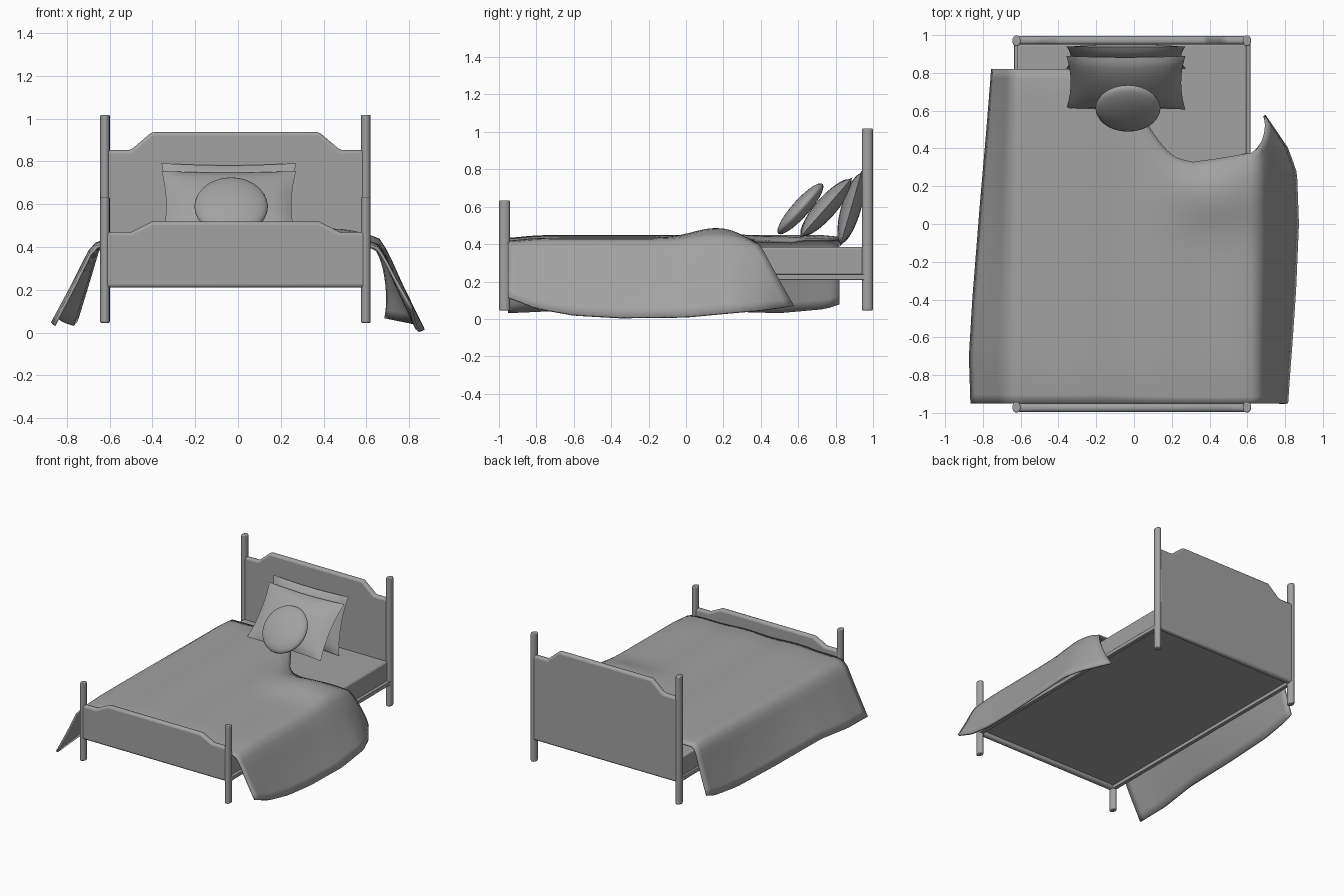
import bpy, bmesh, math
from mathutils import Matrix, Vector

if "Cube" in bpy.data.objects:
    bpy.data.objects.remove(bpy.data.objects["Cube"])

CX = -0.012                      # centre line of the bed frame
grey = bpy.data.materials.new("soft_grey")
grey.diffuse_color = (0.36, 0.36, 0.36, 1)
grey.use_nodes = True
grey.node_tree.nodes["Principled BSDF"].inputs["Base Color"].default_value = grey.diffuse_color


def finish(name, bm, angle=40, bevel=0, segs=3, thick=0):
    bmesh.ops.recalc_face_normals(bm, faces=bm.faces)
    me = bpy.data.meshes.new(name)
    bm.to_mesh(me)
    bm.free()
    ob = bpy.data.objects.new(name, me)
    bpy.context.collection.objects.link(ob)
    me.materials.append(grey)
    if thick:
        m = ob.modifiers.new("thickness", 'SOLIDIFY')
        m.thickness, m.offset = thick, 0
    if bevel:
        m = ob.modifiers.new("rounded", 'BEVEL')
        m.width, m.segments, m.limit_method = bevel, segs, 'ANGLE'
    bpy.ops.object.select_all(action='DESELECT')
    ob.select_set(True)
    bpy.context.view_layer.objects.active = ob
    bpy.ops.object.shade_smooth_by_angle(angle=math.radians(angle))
    return ob


def box(name, lo, hi, bevel=0):
    bm = bmesh.new()
    lo, hi = Vector(lo), Vector(hi)
    mat = Matrix.Translation((lo + hi) / 2) @ Matrix.Diagonal((*(hi - lo), 1))
    bmesh.ops.create_cube(bm, size=1, matrix=mat)
    return finish(name, bm, bevel=bevel)


def post(name, x, y, top, low=0.045):
    bm = bmesh.new()
    h = top - low
    mat = Matrix.Translation((x, y, low + h / 2)) @ Matrix.Diagonal((0.0225, 0.029, 1, 1))
    bmesh.ops.create_cone(bm, cap_ends=True, segments=16, radius1=1, radius2=1,
                          depth=h, matrix=mat)
    return finish(name, bm, bevel=0.006, segs=2)


def board(name, y0, y1, shoulder, top):
    pts = [(-0.61, 0.21), (0.61, 0.21), (0.61, shoulder), (0.49, shoulder),
           (0.39, top), (-0.39, top), (-0.49, shoulder), (-0.61, shoulder)]
    bm = bmesh.new()
    f = bm.faces.new([bm.verts.new((CX + x, y0, z)) for x, z in pts])
    ext = bmesh.ops.extrude_face_region(bm, geom=[f])
    bmesh.ops.translate(bm, vec=(0, y1 - y0, 0),
                        verts=[v for v in ext['geom'] if isinstance(v, bmesh.types.BMVert)])
    return finish(name, bm, bevel=0.016)


def lerp_table(table, t):
    """Interpolate rows of (key, value, ...) at t."""
    if t <= table[0][0]:
        return table[0][1:]
    for a, b in zip(table, table[1:]):
        if t <= b[0]:
            k = (t - a[0]) / (b[0] - a[0])
            return tuple(p + (q - p) * k for p, q in zip(a[1:], b[1:]))
    return table[-1][1:]


# Bed frame: the rails hang a little below the mattress base
for side, x in (("left", CX - 0.61), ("right", CX + 0.61)):
    post("head_post_" + side, x, 0.97, 1.018)
    post("foot_post_" + side, x, -0.97, 0.634)
    box("side_rail_" + side, (x - 0.012, -0.96, 0.208), (x + 0.018, 0.96, 0.238), 0.004)
board("headboard", 0.951, 0.994, 0.853, 0.938)
board("footboard", -0.994, -0.951, 0.469, 0.519)
box("mattress", (CX - 0.608, -0.955, 0.234), (CX + 0.608, 0.955, 0.384), 0.012)

# Blanket: strands run from foot to head, columns run across and down both sides
HEAD = [(-0.62, 0.82), (-0.2, 0.82), (-0.06, 0.72), (0.05, 0.56), (0.1, 0.48), (0.15, 0.41),
        (0.21, 0.355), (0.3, 0.325), (0.45, 0.345), (0.62, 0.375)]
HEM_R = [(-0.95, 0.81, 0.115), (-0.8, 0.82, 0.056), (-0.6, 0.835, 0.02), (-0.35, 0.852, 0.006),
         (0, 0.867, 0.01), (0.27, 0.857, 0.035), (0.4, 0.81, 0.045), (0.575, 0.69, 0.068)]
HEM_L = [(-0.95, -0.86, 0.034), (-0.7, -0.868, 0.045), (-0.4, -0.85, 0.07), (0.1, -0.81, 0.045),
         (0.5, -0.775, 0.033), (0.75, -0.755, 0.055), (0.82, -0.75, 0.08)]
DRAPE_R = [(0, 0, 0), (0.13, 0.18, 0.04), (0.3, 0.35, 0.22), (0.6, 0.61, 0.55), (1, 1, 1)]
DRAPE_L = [(0, 0, 0), (0.16, 0.24, 0.06), (0.34, 0.39, 0.25), (0.6, 0.6, 0.52), (1, 1, 1)]


def bump(x, y, cx, cy, sx, sy):
    return math.exp(-((x - cx) / sx) ** 2 - ((y - cy) / sy) ** 2)


def top_z(x, y, yh):
    z = 0.436 - 0.013 * (abs(x) / 0.62) ** 4 - 0.006 * x / 0.62
    z -= 0.018 * bump(0, y, 0, -1, 1, 0.15)
    z += 0.052 * bump(x, y, 0.43, 0.16, 0.24, 0.17)
    z += 0.004 * math.cos(2 * math.pi * (x + 0.27) / 0.42)
    z -= 0.025 * math.exp(-((y - yh) / 0.06) ** 2) * (1 if x > 0 else 0.4)
    return z


N_TOP, N_SIDE, N_LEN = 28, 9, 36
cols = [("L", 1 - i / N_SIDE) for i in range(N_SIDE)]
cols += [("T", -0.62 + 1.24 * i / N_TOP) for i in range(N_TOP + 1)]
cols += [("R", (i + 1) / N_SIDE) for i in range(N_SIDE)]
bm = bmesh.new()
grid = []
for kind, s in cols:
    edge = {"L": -0.62, "R": 0.62}.get(kind, s)
    yh = lerp_table(HEAD, edge)[0]
    if kind != "T":
        kx, kz = lerp_table(DRAPE_L if kind == "L" else DRAPE_R, s)
    if kind == "R":
        yh = 0.375 + 0.2 * s
    strand = []
    for j in range(N_LEN + 1):
        y = -0.951 + (yh + 0.951) * j / N_LEN
        x, z = edge, top_z(edge, y, yh)
        if kind != "T":
            hx, hz = lerp_table(HEM_L if kind == "L" else HEM_R, y)
            x, z = x + (hx - x) * kx, z + (hz - z) * kz
        strand.append(bm.verts.new((x, y, z)))
    grid.append(strand)
for a, b in zip(grid, grid[1:]):
    for j in range(N_LEN):
        bm.faces.new((a[j], b[j], b[j + 1], a[j + 1]))
finish("blanket", bm, angle=60, thick=0.014)


# Pillows with pinched sides, leaning back on the headboard
def lean(x, y, z, tilt):
    return Matrix.Translation((x, y, z)) @ Matrix.Rotation(-tilt, 4, 'X')


def pillow(name, y, z, tilt, half_w, half_h, half_t, n=16):
    bm = bmesh.new()
    for sign in (-1, 1):
        rows = []
        for i in range(n + 1):
            a = 2 * i / n - 1
            row = []
            for j in range(n + 1):
                b = 2 * j / n - 1
                px = half_w * a * (1 - 0.07 * (1 - b * b))
                pz = half_h * b * (1 - 0.05 * (1 - a * a))
                t = half_t * ((1 - a * a) * (1 - b * b)) ** 0.6
                row.append(bm.verts.new((px, sign * t, pz)))
            rows.append(row)
        for p, q in zip(rows, rows[1:]):
            for j in range(n):
                bm.faces.new((p[j], q[j], q[j + 1], p[j + 1]))
    bmesh.ops.remove_doubles(bm, verts=bm.verts, dist=1e-5)
    bm.transform(lean(-0.043, y, z, tilt))
    return finish(name, bm, angle=50)


pillow("back_pillow", 0.882, 0.59, math.atan2(0.115, 0.40), 0.315, 0.21, 0.053)
pillow("front_pillow", 0.748, 0.594, math.atan2(0.28, 0.32), 0.315, 0.215, 0.056)

# Round cushion
bm = bmesh.new()
bmesh.ops.create_uvsphere(bm, u_segments=28, v_segments=14, radius=1)
bm.transform(lean(-0.032, 0.612, 0.589, math.atan2(0.24, 0.27))
             @ Matrix.Diagonal((0.172, 0.046, 0.178, 1)) @ Matrix.Rotation(math.pi / 2, 4, 'X'))
finish("round_cushion", bm, angle=60)
